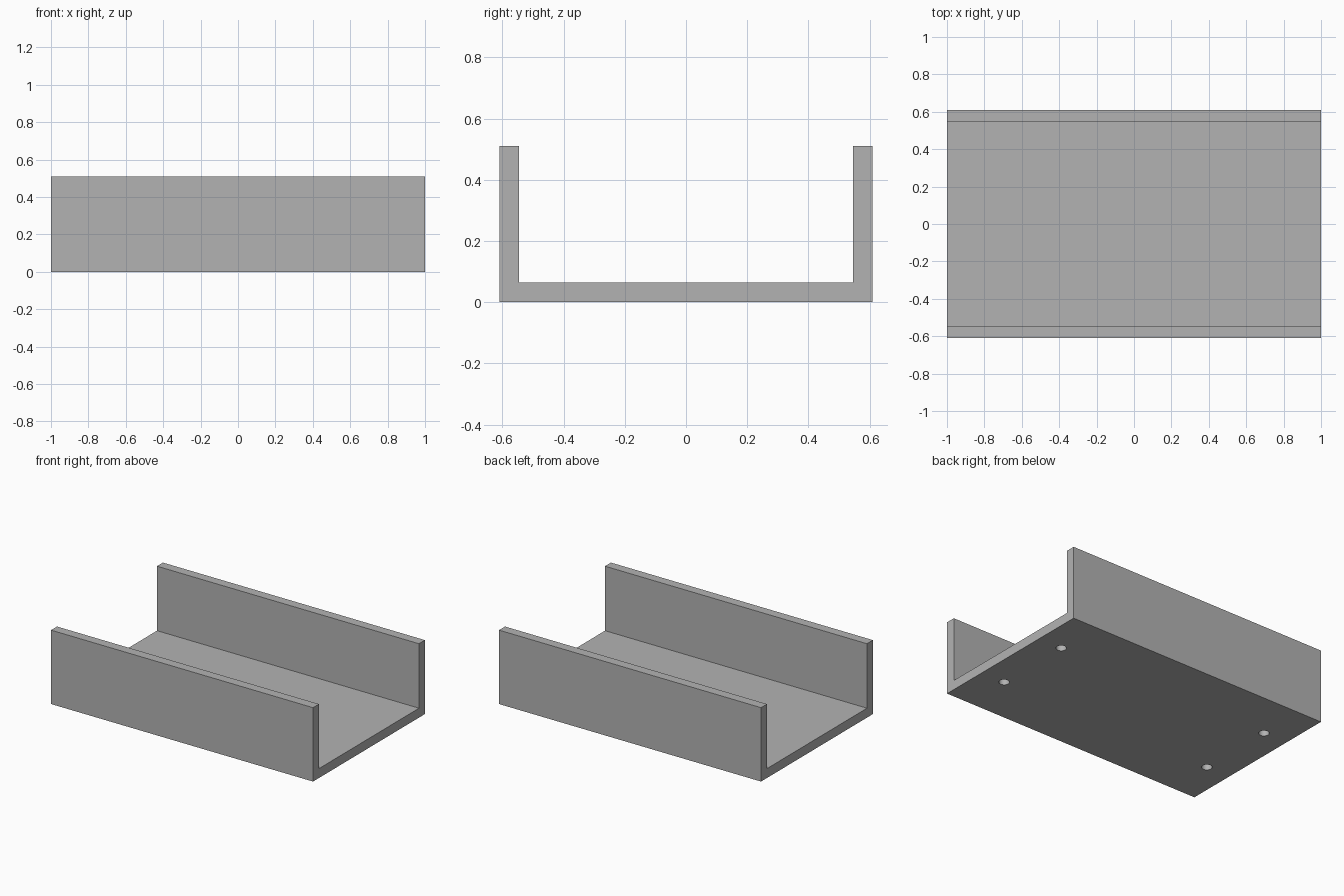
import bpy
import bmesh

LENGTH, HALF_WIDTH, HEIGHT = 2.0, 0.61, 0.51
INNER, FLOOR = 0.545, 0.065
HOLE_X, HOLE_Y, HOLE_RADIUS, HOLE_DEPTH = 0.82, 0.275, 0.033, 0.05

cube = bpy.data.objects.get("Cube")
if cube:
    bpy.data.objects.remove(cube, do_unlink=True)

grey = bpy.data.materials.new("plain grey")
grey.use_nodes = True
colour = (0.45, 0.45, 0.45, 1)
grey.diffuse_color = colour
for node in grey.node_tree.nodes:
    if node.type == 'BSDF_PRINCIPLED':
        node.inputs["Base Color"].default_value = colour


def make_object(name, bm):
    bmesh.ops.recalc_face_normals(bm, faces=bm.faces)
    mesh = bpy.data.meshes.new(name)
    bm.to_mesh(mesh)
    bm.free()
    mesh.materials.append(grey)
    obj = bpy.data.objects.new(name, mesh)
    bpy.context.collection.objects.link(obj)
    return obj


# U-shaped channel: half profile mirrored in y, extruded along x
half = [(HALF_WIDTH, 0), (HALF_WIDTH, HEIGHT), (INNER, HEIGHT), (INNER, FLOOR)]
profile = half + [(-y, z) for y, z in reversed(half)]
bm = bmesh.new()
end = bm.faces.new([bm.verts.new((-LENGTH / 2, y, z)) for y, z in profile])
extruded = bmesh.ops.extrude_face_region(bm, geom=[end])["geom"]
moved = [v for v in extruded if isinstance(v, bmesh.types.BMVert)]
bmesh.ops.translate(bm, verts=moved, vec=(LENGTH, 0, 0))
channel = make_object("channel", bm)

# Four blind mounting holes in the underside
bm = bmesh.new()
for sx in (-1, 1):
    for sy in (-1, 1):
        made = bmesh.ops.create_cone(
            bm, cap_ends=True, segments=32, radius1=HOLE_RADIUS,
            radius2=HOLE_RADIUS, depth=2 * HOLE_DEPTH)
        bmesh.ops.translate(bm, verts=made["verts"],
                            vec=(sx * HOLE_X, sy * HOLE_Y, 0))
cutter = make_object("hole_cutter", bm)
cutter.hide_render = True

cut = channel.modifiers.new("mounting holes", 'BOOLEAN')
cut.operation = 'DIFFERENCE'
cut.solver = 'EXACT'
cut.object = cutter
bpy.ops.object.select_all(action='DESELECT')
bpy.context.view_layer.objects.active = channel
channel.select_set(True)
bpy.ops.object.modifier_apply(modifier=cut.name)
bpy.data.objects.remove(cutter, do_unlink=True)

# Round hole walls, crisp channel edges
bpy.ops.object.shade_smooth_by_angle()
